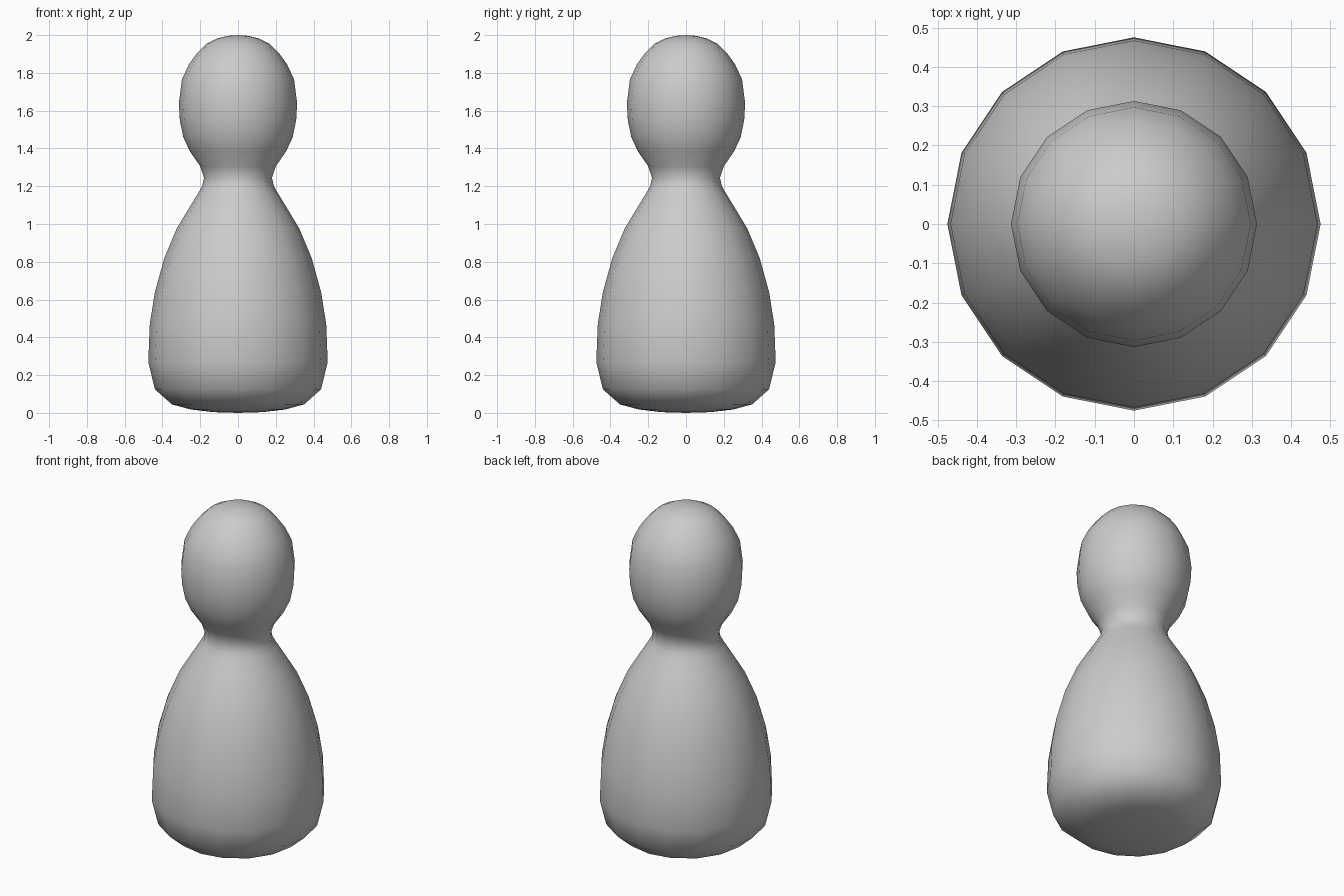
import bpy, bmesh, math

if "Cube" in bpy.data.objects:
    bpy.data.objects.remove(bpy.data.objects["Cube"])

SIDES = 16

# Half-outline (radius, height) from the base, through the neck, to the crown
profile = [
    (0.13, 0.004), (0.25, 0.018), (0.35, 0.045), (0.44, 0.125), (0.475, 0.27),
    (0.467, 0.47), (0.44, 0.64), (0.39, 0.82), (0.325, 0.975), (0.262, 1.08),
    (0.21, 1.165), (0.19, 1.20), (0.18, 1.245), (0.20, 1.305), (0.255, 1.385),
    (0.29, 1.46), (0.308, 1.55), (0.313, 1.64), (0.297, 1.765), (0.26, 1.845),
    (0.217, 1.905), (0.165, 1.955), (0.11, 1.982), (0.055, 1.996),
]


def lathe(name, points, z_bottom, z_top):
    """Revolve the profile and close both ends with a fan."""
    bm = bmesh.new()
    rings = [[bm.verts.new((r * math.cos(2 * math.pi * i / SIDES),
                            r * math.sin(2 * math.pi * i / SIDES), z))
              for i in range(SIDES)] for r, z in points]
    bottom = bm.verts.new((0, 0, z_bottom))
    top = bm.verts.new((0, 0, z_top))
    for i in range(SIDES):
        j = (i + 1) % SIDES
        for a, b in zip(rings, rings[1:]):
            bm.faces.new((a[i], a[j], b[j], b[i]))
        bm.faces.new((bottom, rings[0][j], rings[0][i]))
        bm.faces.new((top, rings[-1][i], rings[-1][j]))
    for f in bm.faces:
        f.smooth = True
    mesh = bpy.data.meshes.new(name)
    bm.to_mesh(mesh)
    bm.free()
    obj = bpy.data.objects.new(name, mesh)
    bpy.context.collection.objects.link(obj)
    return obj


# Rounded body and head in one smooth skin
lathe("peg_figure", profile, 0.0, 2.0)
